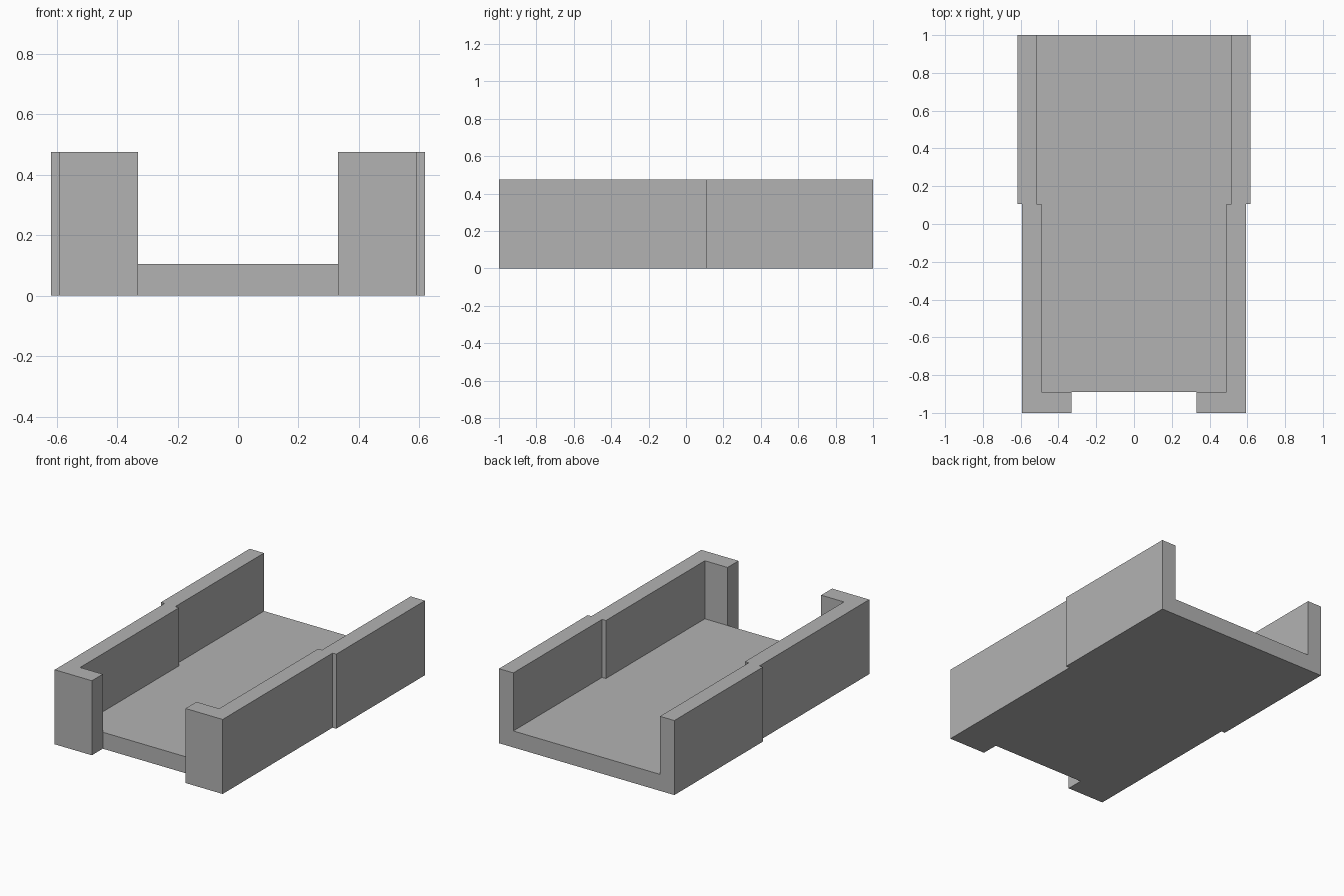
import bpy, bmesh

cube = bpy.data.objects.get("Cube")
if cube:
    bpy.data.objects.remove(cube, do_unlink=True)

FLOOR, TOP = 0.105, 0.475
FRONT, BACK, NOTCH, STEP = -1.0, 1.0, -0.89, 0.107

# Plan lines of one side wall, running from the front lip to the open back
outer = [(0.33, FRONT), (0.592, FRONT), (0.592, STEP), (0.618, STEP), (0.618, BACK)]
inner = [(0.33, NOTCH), (0.49, NOTCH), (0.49, STEP), (0.517, STEP), (0.517, BACK)]

bm = bmesh.new()


def face(points):
    bm.faces.new([bm.verts.new(p) for p in points])


def flat(plan, z):
    face([(x, y, z) for x, y in plan])


def strip(plan, low, high):
    for (ax, ay), (bx, by) in zip(plan, plan[1:]):
        face([(ax, ay, low), (bx, by, low), (bx, by, high), (ax, ay, high)])


# Underside, floor and wall top
flat([(0, NOTCH), inner[0]] + outer + [(0, BACK)], 0)
flat([(0, NOTCH)] + inner + [(0, BACK)], FLOOR)
flat(outer + inner[::-1], TOP)

# Outer wall, inner wall and front edge of the floor
strip(outer, 0, TOP)
strip(inner, FLOOR, TOP)
strip([(0, NOTCH), inner[0]], 0, FLOOR)

# Side of the front lip
lip = inner[0][0]
face([(lip, FRONT, 0), (lip, NOTCH, 0), (lip, NOTCH, FLOOR),
      (lip, NOTCH, TOP), (lip, FRONT, TOP)])

# L-shaped back end of floor and wall
wide, narrow = outer[-1][0], inner[-1][0]
face([(x, BACK, z) for x, z in [(0, 0), (wide, 0), (wide, TOP),
                                (narrow, TOP), (narrow, FLOOR), (0, FLOOR)]])

bmesh.ops.remove_doubles(bm, verts=bm.verts[:], dist=0.0001)
bmesh.ops.recalc_face_normals(bm, faces=bm.faces[:])
# Make sure the underside faces down
bm.faces.ensure_lookup_table()
if bm.faces[0].normal.z > 0:
    bmesh.ops.reverse_faces(bm, faces=bm.faces[:])

mesh = bpy.data.meshes.new("channel_tray")
bm.to_mesh(mesh)
bm.free()
tray = bpy.data.objects.new("channel_tray", mesh)
bpy.context.collection.objects.link(tray)

# Mirror the half across the middle
mirror = tray.modifiers.new("mirror", 'MIRROR')
mirror.use_clip = True
mirror.merge_threshold = 0.0005

# Plain grey
grey = bpy.data.materials.new("grey")
grey.use_nodes = True
color = (0.45, 0.45, 0.45, 1)
grey.diffuse_color = color
grey.node_tree.nodes["Principled BSDF"].inputs["Base Color"].default_value = color
mesh.materials.append(grey)
